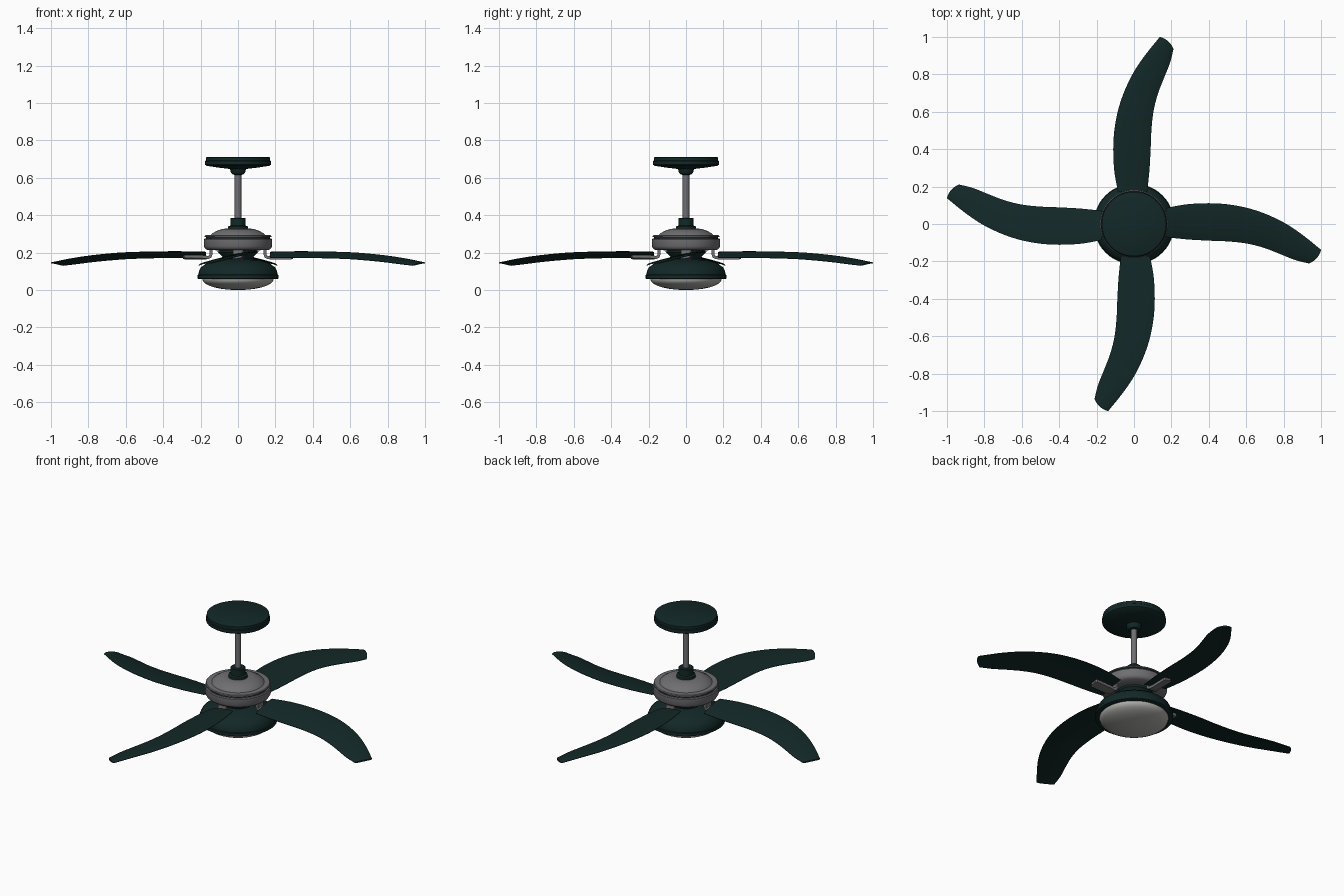
import bpy, math
from mathutils import Matrix, Vector

if "Cube" in bpy.data.objects:
    bpy.data.objects.remove(bpy.data.objects["Cube"])


def material(name, rgb):
    m = bpy.data.materials.new(name)
    m.diffuse_color = (*rgb, 1)
    m.use_nodes = True
    m.node_tree.nodes["Principled BSDF"].inputs["Base Color"].default_value = m.diffuse_color
    return m


GREEN = material("dark green", (0.006, 0.021, 0.020))
STEEL = material("brushed steel", (0.16, 0.16, 0.17))
GLASS = material("frosted glass", (0.42, 0.42, 0.40))


def make(name, verts, faces, mat, angle=35):
    me = bpy.data.meshes.new(name)
    me.from_pydata(verts, [], faces)
    me.materials.append(mat)
    ob = bpy.data.objects.new(name, me)
    bpy.context.collection.objects.link(ob)
    bpy.ops.object.select_all(action='DESELECT')
    ob.select_set(True)
    bpy.context.view_layer.objects.active = ob
    bpy.ops.object.mode_set(mode='EDIT')
    bpy.ops.mesh.select_all(action='SELECT')
    bpy.ops.mesh.normals_make_consistent(inside=False)
    bpy.ops.object.mode_set(mode='OBJECT')
    bpy.ops.object.shade_smooth_by_angle(angle=math.radians(angle))
    return ob


def lathe(name, profile, mat, n=48):
    """Spin (radius, z) points round the z axis and cap both ends."""
    verts = [(r * math.cos(2 * math.pi * i / n), r * math.sin(2 * math.pi * i / n), z)
             for r, z in profile for i in range(n)]
    faces = [(k * n + i, k * n + (i + 1) % n, (k + 1) * n + (i + 1) % n, (k + 1) * n + i)
             for k in range(len(profile) - 1) for i in range(n)]
    faces += [tuple(range(n)), tuple((len(profile) - 1) * n + i for i in range(n))]
    return make(name, verts, faces, mat)


def loft(name, rings, mat):
    """Join equal closed rings of points into a capped solid."""
    n = len(rings[0])
    faces = [(k * n + i, k * n + (i + 1) % n, (k + 1) * n + (i + 1) % n, (k + 1) * n + i)
             for k in range(len(rings) - 1) for i in range(n)]
    faces += [tuple(range(n)), tuple((len(rings) - 1) * n + i for i in range(n))]
    return make(name, [p for r in rings for p in r], faces, mat)


def spin_copies(ob, count=4):
    base = ob.name
    for i in range(1, count):
        c = ob.copy()
        c.name = f"{base}_{i + 1}"
        c.matrix_world = Matrix.Rotation(i * 2 * math.pi / count, 4, 'Z')
        bpy.context.collection.objects.link(c)


def smooth_sample(pts, t):
    """Catmull-Rom interpolation through evenly spaced points, t in 0..1."""
    s = t * (len(pts) - 1)
    i = min(int(s), len(pts) - 2)
    f = s - i
    p = [Vector(pts[max(0, min(len(pts) - 1, i + k))]) for k in (-1, 0, 1, 2)]
    return 0.5 * (2 * p[1] + (p[2] - p[0]) * f + (2 * p[0] - 5 * p[1] + 4 * p[2] - p[3]) * f ** 2
                  + (3 * p[1] - p[0] - 3 * p[2] + p[3]) * f ** 3)


# Ceiling canopy and hanging rod
lathe("canopy", [(0.168, 0.71), (0.172, 0.708), (0.172, 0.692), (0.176, 0.689), (0.176, 0.670),
                 (0.168, 0.664), (0.10, 0.654), (0.042, 0.647), (0.040, 0.632),
                 (0.032, 0.620), (0.020, 0.616)], GREEN)
lathe("rod", [(0.018, 0.635), (0.018, 0.36)], STEEL, 24)
lathe("rod_coupler", [(0.036, 0.386), (0.041, 0.382), (0.041, 0.345), (0.052, 0.340),
                      (0.055, 0.322), (0.055, 0.31)], GREEN, 32)

# Motor housing with a dark seam
lathe("motor_top", [(0.068, 0.328), (0.085, 0.326), (0.115, 0.316), (0.138, 0.302),
                    (0.145, 0.294), (0.174, 0.293), (0.178, 0.289), (0.178, 0.284),
                    (0.165, 0.282)], STEEL)
lathe("motor_seam", [(0.172, 0.285), (0.172, 0.273)], GREEN)
lathe("motor_band", [(0.165, 0.277), (0.178, 0.275), (0.182, 0.270), (0.182, 0.234),
                     (0.176, 0.222), (0.165, 0.214), (0.10, 0.212)], STEEL)

# Light kit
lathe("switch_neck", [(0.105, 0.216), (0.105, 0.200), (0.085, 0.180), (0.075, 0.155)], GREEN)
lathe("light_bowl", [(0.075, 0.166), (0.115, 0.160), (0.165, 0.145), (0.198, 0.122),
                     (0.209, 0.100), (0.212, 0.082), (0.216, 0.080), (0.216, 0.062),
                     (0.212, 0.060), (0.185, 0.060)], GREEN)
lathe("glass_dome", [(0.19, 0.064)] + [(0.19 * math.cos(a), 0.056 - 0.056 * math.sin(a))
      for a in [math.radians(d) for d in (0, 12, 24, 36, 48, 60, 72, 82, 89)]], GLASS)

# Curved blades: high (trailing) and low (leading) outlines from root to tip
HIGH = [(0.17, 0.085, 0.202), (0.28, 0.105, 0.205), (0.40, 0.111, 0.205), (0.51, 0.104, 0.203),
        (0.62, 0.082, 0.199), (0.72, 0.047, 0.191), (0.82, -0.003, 0.179), (0.91, -0.065, 0.164),
        (1.00, -0.138, 0.144)]
LOW = [(0.17, -0.070, 0.172), (0.28, -0.082, 0.172), (0.40, -0.089, 0.172), (0.50, -0.093, 0.170),
       (0.60, -0.104, 0.166), (0.69, -0.126, 0.159), (0.78, -0.160, 0.150), (0.86, -0.192, 0.140),
       (0.935, -0.211, 0.131)]
rings, ACROSS, ALONG, THICK = [], 10, 32, 0.008
for k in range(ALONG + 1):
    t = k / ALONG
    hi, lo = smooth_sample(HIGH, t), smooth_sample(LOW, t)
    top, bottom = [], []
    for j in range(ACROSS + 1):
        u = j / ACROSS
        p = hi.lerp(lo, u)
        bulge = 4 * u * (1 - u)
        p.z += 0.006 * bulge
        # rounded tip
        p += Vector((0.66, -0.5, 0)) * 0.015 * bulge * max(0, (t - 0.8) / 0.2)
        half = THICK / 2 * (0.35 + 0.65 * min(1, 2 * bulge))
        top.append(p + Vector((0, 0, half)))
        bottom.append(p - Vector((0, 0, half)))
    rings.append(top + bottom[::-1])
spin_copies(loft("blade", rings, GREEN))

# Blade arms: hook down from the motor and run out under each blade
PATH = [(0.145, 0.225), (0.145, 0.190), (0.149, 0.179), (0.158, 0.174),
        (0.19, 0.174), (0.285, 0.176), (0.292, 0.178)]
rings = []
for i, (x, z) in enumerate(PATH):
    a, b = PATH[max(0, i - 1)], PATH[min(len(PATH) - 1, i + 1)]
    d = Vector((b[0] - a[0], b[1] - a[1])).normalized() * 0.008
    w = 0.026 if i < len(PATH) - 1 else 0.018
    tilt = 0.16 if i > 3 else 0
    rings.append([(x - s * d.y, y, z + s * d.x + tilt * y)
                  for s, y in ((1, -w), (1, w), (-1, w), (-1, -w))])
spin_copies(loft("blade_arm", rings, STEEL))
